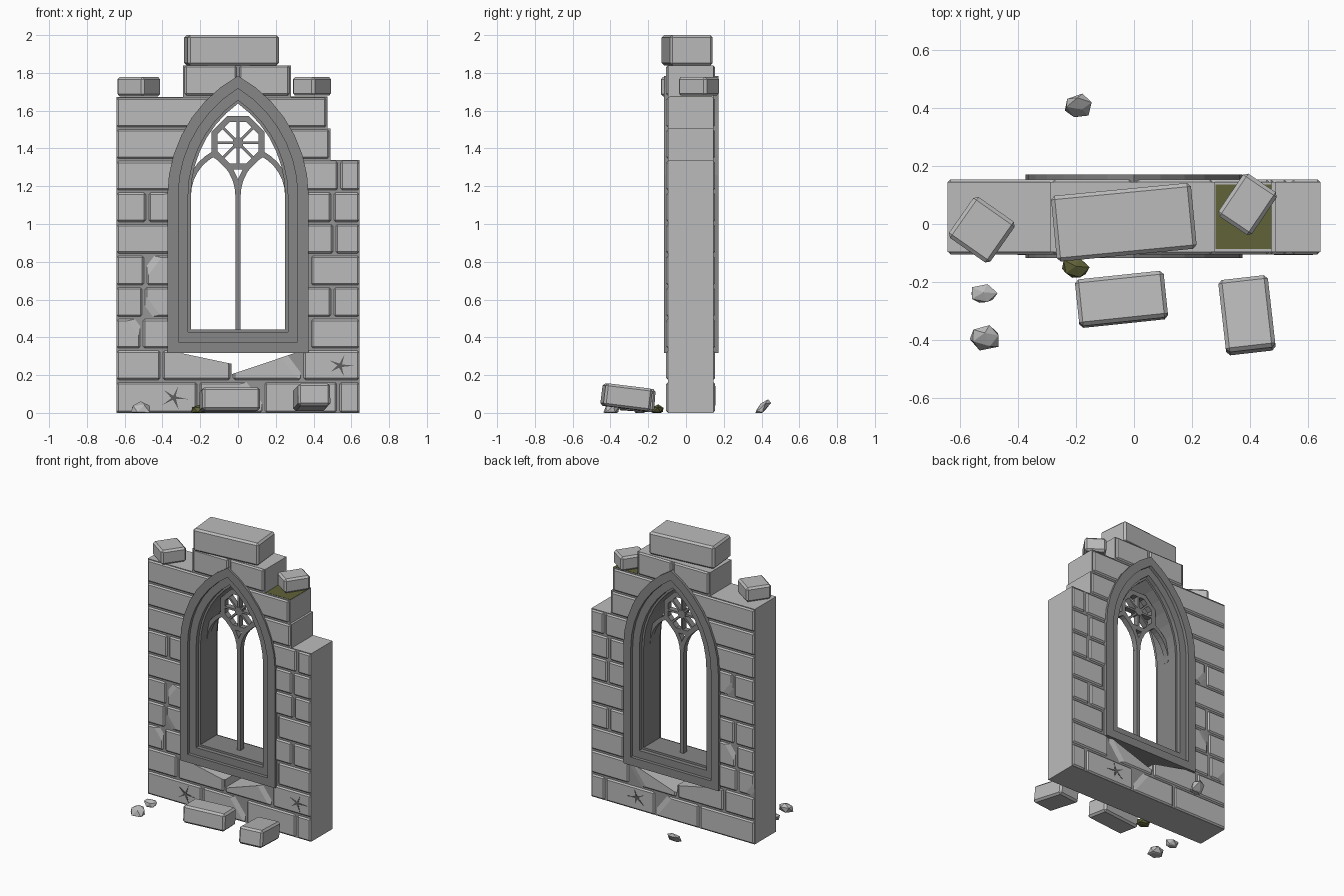
import bpy, bmesh, math, random
from mathutils import Vector, Matrix

random.seed(4)
if "Cube" in bpy.data.objects:
    bpy.data.objects.remove(bpy.data.objects["Cube"])


def material(name, rgb):
    m = bpy.data.materials.new(name)
    m.use_nodes = True
    m.diffuse_color = (*rgb, 1)
    m.node_tree.nodes["Principled BSDF"].inputs["Base Color"].default_value = (*rgb, 1)
    return m


STONE = material("stone grey", (0.5, 0.5, 0.5))
MORTAR = material("mortar grey", (0.3, 0.3, 0.3))
TRIM = material("carved trim grey", (0.24, 0.24, 0.24))
CRACK = material("crack dark grey", (0.11, 0.11, 0.11))
MOSS = material("moss olive", (0.115, 0.122, 0.04))


def finish(name, bm, *mats):
    bmesh.ops.recalc_face_normals(bm, faces=bm.faces)
    me = bpy.data.meshes.new(name)
    bm.to_mesh(me)
    bm.free()
    ob = bpy.data.objects.new(name, me)
    bpy.context.collection.objects.link(ob)
    for m in mats:
        me.materials.append(m)
    return ob


def prism(bm, pts, y0, y1):
    """Extrude an x-z outline from y0 to y1."""
    a = [bm.verts.new((x, y0, z)) for x, z in pts]
    b = [bm.verts.new((x, y1, z)) for x, z in pts]
    bm.faces.new(a)
    bm.faces.new(b[::-1])
    for i in range(len(pts)):
        j = (i + 1) % len(pts)
        bm.faces.new((a[i], b[i], b[j], a[j]))


def slice_off(bm, co, no):
    """Cut away everything beyond a plane and cap the cut."""
    geom = bm.verts[:] + bm.edges[:] + bm.faces[:]
    cut = bmesh.ops.bisect_plane(bm, geom=geom, plane_co=co, plane_no=no, clear_outer=True)
    edges = [e for e in cut["geom_cut"] if isinstance(e, bmesh.types.BMEdge)]
    if edges:
        bmesh.ops.edgeloop_fill(bm, edges=edges)


def stone_block(size, bevel):
    bm = bmesh.new()
    bmesh.ops.create_cube(bm, size=1)
    bmesh.ops.scale(bm, vec=size, verts=bm.verts)
    bmesh.ops.bevel(bm, geom=bm.edges[:], offset=bevel, segments=1, affect='EDGES')
    return bm


# Pointed window outline, shrunk inward by an offset
SPRING, CENTRE, RADIUS, HALF, SILL = 1.15, 0.351, 0.725, 0.374, 0.317


def arch(off):
    r = RADIUS - off
    top = math.acos(CENTRE / r)
    side = [(r * math.cos(top * i / 7) - CENTRE, SPRING + r * math.sin(top * i / 7)) for i in range(8)]
    side[-1] = (0, side[-1][1])
    right = [(HALF - off, SILL + off)] + side
    return right + [(-x, z) for x, z in right[-2::-1]]


# Cutter: window opening plus the broken gap below the sill
cut_bm = bmesh.new()
prism(cut_bm, arch(0.045)[1:-1] + [(-0.327, 0.322), (-0.035, 0.26), (-0.033, 0.205), (0.31, 0.32),
                                   (0.327, 0.34)], -0.5, 0.5)
cutter = finish("window_cutter", cut_bm, STONE)
cutter.hide_render = True


def cut_window(ob):
    mod = ob.modifiers.new("window", 'BOOLEAN')
    mod.operation, mod.solver, mod.object = 'DIFFERENCE', 'EXACT', cutter
    bpy.context.view_layer.objects.active = ob
    bpy.ops.object.modifier_apply(modifier=mod.name)


# Wall core with a stepped ruined top
ROW = 1.84 / 11
EDGE = 0.643
FRONT, BACK = -0.096, 0.145
bm = bmesh.new()
steps = [(EDGE, 0), (EDGE, 8), (0.49, 8), (0.49, 9), (0.475, 9), (0.475, 10), (0.28, 10), (0.28, 11),
         (-0.29, 11), (-0.29, 10), (-EDGE, 10), (-EDGE, 0)]
prism(bm, [(x, n * ROW) for x, n in steps], FRONT, BACK)
for f in bm.faces:
    f.normal_update()
    f.material_index = 1 if abs(f.normal.y) > 0.9 else 0
core = finish("wall_core", bm, STONE, MORTAR)
cut_window(core)

# Facing stones: edges of each stretch of stones, course by course
courses = [
    [(-EDGE, -0.21, 0.135, 0.53, EDGE)],
    [(-EDGE, -0.405, -0.034, 0.34, EDGE)],
    [(-EDGE, -0.51, -0.31), (0.31, 0.38, EDGE)],
    [(-EDGE, -0.5, -0.31), (0.31, 0.5, EDGE)],
    [(-EDGE, -0.49, -0.31), (0.31, 0.38, EDGE)],
    [(-EDGE, -0.31), (0.31, 0.51, EDGE)],
    [(-EDGE, -0.48, -0.31), (0.31, 0.5, EDGE)],
    [(-EDGE, -0.31), (0.31, 0.535, EDGE)],
    [(-EDGE, 0, 0.49)],
    [(-EDGE, 0, 0.475)],
    [(-0.29, 0, 0.28)],
]
DEPTH, GAP = 0.05, 0.007
chipped = {(0, 1), (2, 0), (3, 1), (4, 1), (6, 1), (1, 2)}
for side, face in ((-1, -0.105), (1, 0.154)):
    facing = bmesh.new()
    for n, stretches in enumerate(courses):
        spans = [(a, b) for s in stretches for a, b in zip(s, s[1:])]
        for k, (x0, x1) in enumerate(spans):
            lo = x0 + (0 if x0 == -EDGE else GAP)
            hi = x1 - (0 if x1 == EDGE else GAP)
            z0 = n * ROW + (GAP if n else 0.001)
            z1 = (n + 1) * ROW - (0 if n == 10 else GAP * 0.6)
            b = stone_block((hi - lo, DEPTH, z1 - z0), 0.01)
            mid = Vector(((lo + hi) / 2, face - side * DEPTH / 2, (z0 + z1) / 2))
            bmesh.ops.translate(b, vec=mid, verts=b.verts)
            # Knock a shallow flake off some corners
            if (n, k) in chipped:
                sx = 1 if random.random() < 0.6 else -1
                sz = 1 if random.random() < 0.5 else -1
                start = (mid.x + sx * (hi - lo) * 0.25, face, mid.z + sz * 0.02)
                slice_off(b, start, Vector((sx * 0.2, side, sz * 0.15)))
            tmp = bpy.data.meshes.new("tmp")
            b.to_mesh(tmp)
            b.free()
            facing.from_mesh(tmp)
            bpy.data.meshes.remove(tmp)
    cut_window(finish("front_stones" if side < 0 else "back_stones", facing, STONE))
bpy.data.objects.remove(cutter)

# Stepped window frame: nested rings between two outlines
bm = bmesh.new()
for o0, o1, y0, y1 in ((0, 0.058, -0.117, 0.171), (0.058, 0.11, -0.094, 0.148), (0.11, 0.124, -0.065, 0.119)):
    rings = [[bm.verts.new((x, y, z)) for x, z in arch(o)]
             for o, y in ((o0, y0), (o1, y0), (o1, y1), (o0, y1))]
    for a, b in zip(rings, rings[1:] + rings[:1]):
        for i in range(len(a)):
            j = (i + 1) % len(a)
            bm.faces.new((a[i], a[j], b[j], b[i]))
finish("window_frame", bm, TRIM)

# Tracery: mullion, twin lancets and an eight-spoked rose
T0, T1 = 0.007, 0.047
ROSE, LANCET = 1.43, 0.25


def bar(bm, path, width):
    pts = [Vector(p) for p in path]
    left, right = [], []
    for i, p in enumerate(pts):
        d = (pts[min(i + 1, len(pts) - 1)] - pts[max(i - 1, 0)]).normalized()
        n = Vector((-d.y, d.x)) * width / 2
        left.append(p + n)
        right.append(p - n)
    prism(bm, [tuple(p) for p in left + right[::-1]], T0, T1)


def polar(r, k):
    return (r * math.cos(k * math.pi / 4), ROSE + r * math.sin(k * math.pi / 4))


bm = bmesh.new()
bar(bm, [(0, 0.43), (0, 1.2)], 0.026)
angles = [math.radians(62) * i / 6 for i in range(7)]
for s in (-1, 1):
    bar(bm, [(s * LANCET * (1 - math.cos(t)), SPRING + LANCET * math.sin(t)) for t in angles], 0.028)
    bar(bm, [(s * (LANCET * math.cos(t) + 0.013), SPRING + LANCET * math.sin(t)) for t in angles], 0.028)
for k in range(8):
    prism(bm, [polar(0.153, k - 0.5), polar(0.153, k + 0.5), polar(0.118, k + 0.5), polar(0.118, k - 0.5)], T0, T1)
    bar(bm, [polar(0.015, k), polar(0.112, k)], 0.014)
prism(bm, [polar(0.03, k + 0.5) for k in range(8)], T0 - 0.003, T1 + 0.003)
finish("window_tracery", bm, TRIM)

# Star-shaped cracks
for name, x, z, y in (("front_crack_low", -0.34, 0.08, -0.105), ("front_crack_right", 0.54, 0.25, -0.105),
                      ("back_crack", 0.28, 0.09, 0.154)):
    bm = bmesh.new()
    pts = []
    for i in range(10):
        r = 0.013 if i % 2 else random.uniform(0.06, 0.08)
        a = i * math.pi / 5 + random.uniform(-0.15, 0.15)
        pts.append((x + r * math.cos(a), z + r * 0.85 * math.sin(a)))
    prism(bm, pts, y - 0.002, y + 0.002)
    finish(name, bm, CRACK)

# Loose blocks on the wall top and on the ground: centre, size, turn, tilt
for name, loc, size, turn, tilt in (
        ("capping_block", (-0.035, 0.006, 1.92), (0.485, 0.228, 0.16), 5.5, 0),
        ("loose_block_right", (-0.525, -0.02, 1.727), (0.174, 0.172, 0.102), -35, 0),
        ("loose_block_left", (0.392, 0.068, 1.729), (0.14, 0.178, 0.1), -34, 0),
        ("fallen_block_middle", (-0.043, -0.26, 0.07), (0.308, 0.162, 0.122), 6, -4),
        ("fallen_block_left", (0.39, -0.315, 0.083), (0.172, 0.252, 0.12), 6.5, -7)):
    bm = stone_block(size, 0.013)
    turn_m = Matrix.Rotation(math.radians(turn), 4, 'Z') @ Matrix.Rotation(math.radians(tilt), 4, 'X')
    bm.transform(Matrix.Translation(loc) @ turn_m)
    finish(name, bm, STONE)

# Moss patch on the broken ledge
bm = bmesh.new()
prism(bm, [(0.281, 1.668), (0.474, 1.668), (0.474, 1.6745), (0.281, 1.6745)], -0.087, 0.137)
finish("moss_patch", bm, MOSS)

# Leaning rubble shards: position, radii, height, lean
for name, x, y, rx, ry, h, lean, mat in (
        ("rubble_small", -0.52, -0.245, 0.053, 0.037, 0.05, 0.2, STONE),
        ("rubble_large", -0.515, -0.4, 0.064, 0.045, 0.065, 0.4, STONE),
        ("rubble_back", -0.195, 0.385, 0.06, 0.032, 0.08, 0.7, STONE),
        ("rubble_mossy", -0.2, -0.155, 0.056, 0.044, 0.045, 0.2, MOSS)):
    bm = bmesh.new()
    bmesh.ops.create_icosphere(bm, subdivisions=1, radius=1)
    for v in bm.verts:
        v.co *= random.uniform(0.8, 1.05)
    bm.transform(Matrix.Translation((x, y, h * 0.35)) @ Matrix.Diagonal((rx, ry, h * 0.65, 1)))
    for v in bm.verts:
        v.co.y += v.co.z * lean
    slice_off(bm, (0, 0, 0), (0, 0, -1))
    finish(name, bm, mat)
